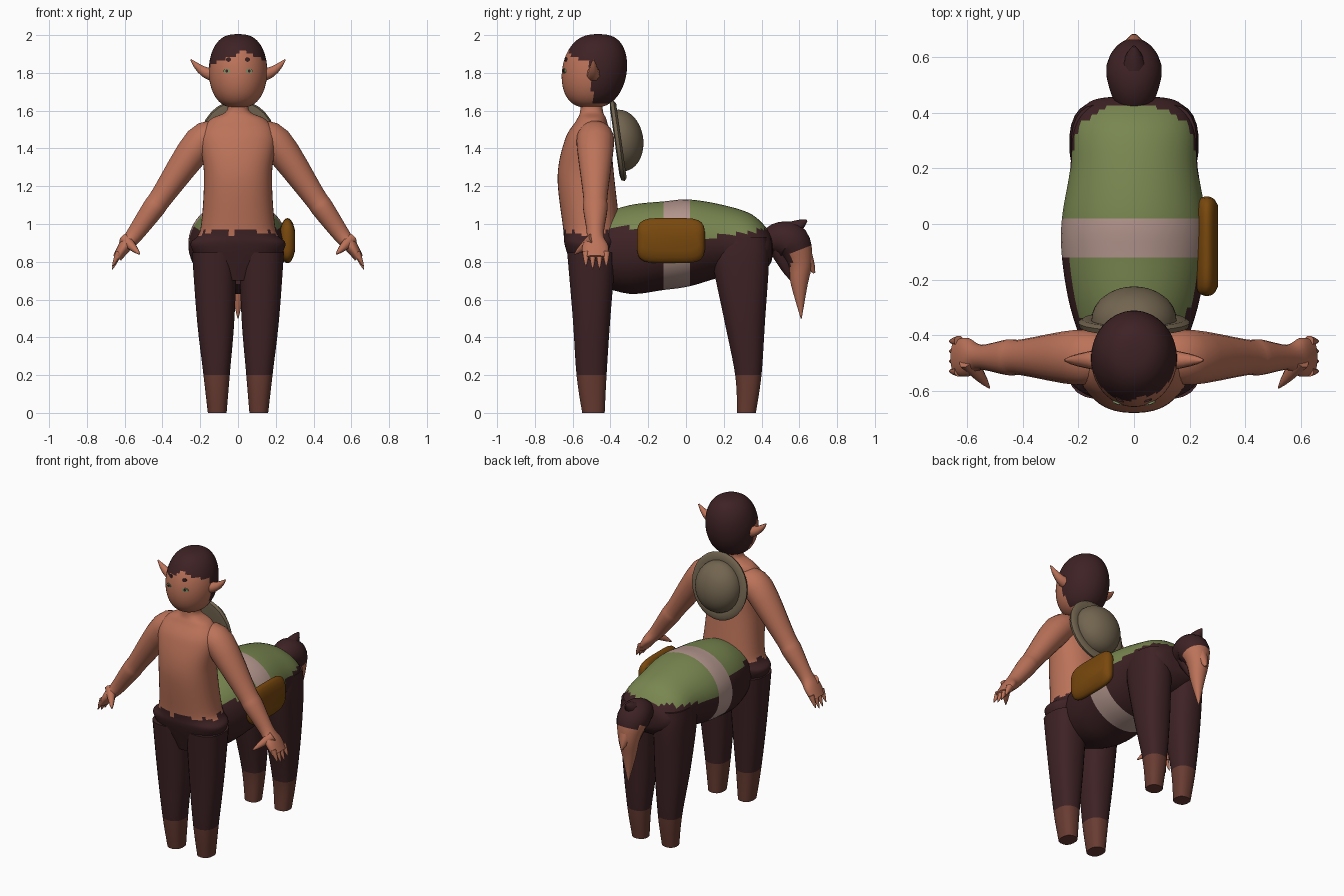
import bpy, bmesh, math
from mathutils import Vector

if "Cube" in bpy.data.objects:
    bpy.data.objects.remove(bpy.data.objects["Cube"])


def material(name, *rgb):
    made = bpy.data.materials.new(name)
    made.use_nodes = True
    made.diffuse_color = (*rgb, 1)
    shader = made.node_tree.nodes["Principled BSDF"]
    shader.inputs["Base Color"].default_value = (*rgb, 1)
    shader.inputs["Roughness"].default_value = 0.8
    return made


skin = material("skin", .5, .17, .1)
fur = material("dark_fur", .048, .016, .018)
hoof = material("hoof_brown", .14, .045, .032)
green = material("blanket_green", .19, .24, .08)
pink = material("strap_pink", .46, .31, .27)
tan = material("hat_tan", .17, .13, .08)
leather = material("pouch_leather", .19, .065, .004)
iris = material("eye_green", .2, .3, .14)

along_x, along_y, along_z = Vector((1, 0, 0)), Vector((0, 1, 0)), Vector((0, 0, 1))


def spline(rows, steps):
    """Catmull-Rom refinement of rows of numbers."""
    refined = []
    last = len(rows) - 1
    for index in range(last):
        before, start, end, after = (rows[min(max(index + shift, 0), last)] for shift in (-1, 0, 1, 2))
        for step in range(steps):
            t = step / steps
            refined.append([
                b + t / 2 * (c - a + t * (2 * a - 5 * b + 4 * c - d + t * (3 * (b - c) + d - a)))
                for a, b, c, d in zip(before, start, end, after)])
    return refined + [list(rows[-1])]


def loft(name, rings, colours, rule=None, ref=along_x, axis=None, sides=20, steps=4, power=2, mirror=1):
    """Skin over rings of (x, y, z, radius along ref, radius across it)."""
    rows = spline([(ring[0] * mirror, *ring[1:]) for ring in rings], steps)
    centres = [Vector(row[:3]) for row in rows]
    bm = bmesh.new()
    loops = []
    for index, row in enumerate(rows):
        tangent = axis or centres[min(index + 1, len(rows) - 1)] - centres[max(index - 1, 0)]
        tangent = tangent.normalized()
        u = (ref - tangent * ref.dot(tangent)).normalized()
        v = tangent.cross(u)
        loop = []
        for corner in range(sides):
            angle = math.tau * (corner + .5) / sides
            across, up = (math.copysign(abs(value) ** (2 / power), value)
                          for value in (math.cos(angle), math.sin(angle)))
            loop.append(bm.verts.new(centres[index] + u * across * row[3] + v * up * row[4]))
        loops.append(loop)
    for lower, upper in zip(loops, loops[1:]):
        for corner in range(sides):
            bm.faces.new((lower[corner], lower[corner - 1], upper[corner - 1], upper[corner]))
    bm.faces.new(loops[0])
    bm.faces.new(loops[-1])
    bmesh.ops.recalc_face_normals(bm, faces=bm.faces)
    if rule:
        for face in bm.faces:
            face.material_index = rule(face.calc_center_median())
    mesh = bpy.data.meshes.new(name)
    bm.to_mesh(mesh)
    bm.free()
    for colour in colours:
        mesh.materials.append(colour)
    made = bpy.data.objects.new(name, mesh)
    bpy.context.collection.objects.link(made)
    bpy.ops.object.select_all(action='DESELECT')
    made.select_set(True)
    bpy.context.view_layer.objects.active = made
    bpy.ops.object.shade_smooth_by_angle(angle=math.radians(50))


def spike(name, start, end, radius, colour, bow=0, mirror=1):
    """Tapering, slightly bowed point for fingers, ears and tufts."""
    start, end = Vector(start), Vector(end)
    rings = []
    for step in range(6):
        t = step / 5
        centre = start.lerp(end, t) + along_z * bow * math.sin(math.pi * t)
        width = radius * max(1 - t, .02) ** .6
        rings.append((*centre, width, width))
    loft(name, rings, [colour], ref=along_y, sides=8, steps=1, mirror=mirror)


def ragged(p, size):
    return size * (math.sin(45 * p.x + 20 * p.y) + math.sin(80 * p.x - 60 * p.y))


# Upper body with a ragged fur line at the waist: height, depth position, half width, half depth
torso = [(.7, -.5, .12, .08), (.88, -.5, .25, .14), (.97, -.5, .2, .15), (1.25, -.53, .18, .15),
         (1.45, -.52, .2, .12), (1.55, -.5, .15, .08), (1.6, -.5, .06, .06), (1.7, -.5, .06, .06)]
loft("torso", [(0, y, z, width, depth) for z, y, width, depth in torso], [skin, fur],
     lambda p: int(p.z < .96 + ragged(p, .012)), axis=along_z, sides=48, steps=8, power=2.3)

# Head: an egg leaning forward at the chin, with hair chosen by a hairline
head_y, head_z = -.485, 1.81
head_width, head_depth, head_height = .155, .172, .195


def head_ring(drop):
    """Section of the head; drop runs from -1 at the crown to 1 at the chin."""
    size = max(1 - drop * drop, .001) ** .37
    return (0, head_y - .02 * drop, head_z - head_height * drop, head_width * size, head_depth * size)


def hairline(p):
    back = p.y > -.5 + ragged(p, .006) and p.z > 1.64
    crown = p.z > 1.92 - abs(p.x - .03) / 2 + ragged(p, .004)
    return int(back or crown)


loft("head", [head_ring(math.cos(math.pi * step / 32)) for step in range(33)], [skin, fur],
     hairline, axis=along_z, sides=48, steps=1)


def face_plate(name, x, z, width, height, colour, lift, mirror):
    """Thin painted plate lying on the face."""
    ring = head_ring((head_z - z) / head_height)
    y = ring[1] - ring[4] * math.sqrt(1 - (x / ring[3]) ** 2)
    loft(name, [(x, y + shift, z, width, height) for shift in (.003, -lift)], [colour],
         axis=Vector((.3 * mirror, -1, 0)), sides=10, steps=1, mirror=mirror)


# Horse-like barrel with a blanket over the back and a strap round the girth:
# position, top, underside, half width
barrel = [(-.48, 1.04, .68, .17), (-.3, 1.1, .63, .23), (-.12, 1.12, .65, .26), (.02, 1.13, .67, .26),
          (.2, 1.1, .72, .23), (.35, 1.05, .72, .22), (.44, .96, .78, .16), (.46, .9, .84, .05)]


def saddle(p):
    if -.12 < p.y < .02:
        return 2
    edge = .98 if p.y < -.12 else .9 + p.y / 6
    return int(p.z > edge + ragged(p, .004))


loft("barrel", [(0, y, (top + low) / 2, width, (top - low) / 2) for y, top, low, width in barrel],
     [fur, green, pink], saddle, axis=along_y, sides=48, steps=5)

# Legs: height, depth position, half width, half depth
legs = {"front": [(0, -.49, .05, .06), (.2, -.5, .07, .08), (.5, -.5, .1, .1), (.85, -.5, .12, .13)],
        "back": [(0, .32, .05, .05), (.2, .33, .07, .07), (.5, .31, .1, .11), (.8, .29, .11, .15),
                 (.93, .29, .1, .14)]}
# Arms: sideways position, height, half depth, half thickness
arm = [(.1, 1.47, .08, .07), (.2, 1.43, .1, .09), (.4, 1.15, .065, .062), (.45, 1.08, .065, .06),
       (.55, .94, .045, .045), (.6, .88, .07, .035), (.64, .82, .065, .025)]

for side, mirror in (("left", 1), ("right", -1)):
    for end, rows in legs.items():
        loft(f"{side}_{end}_leg", [(.11 + z / 60, y, z, width, depth) for z, y, width, depth in rows],
             [fur, hoof], lambda p: int(p.z < .2 + ragged(p, .006)),
             axis=along_z, sides=24, steps=6, power=2.4, mirror=mirror)
    loft(side + "_arm", [(x, -.48, z, depth, thick) for x, z, depth, thick in arm],
         [skin], ref=along_y, mirror=mirror)
    for finger in range(4):
        y = -.53 + .036 * finger
        tip = .76 if finger in (1, 2) else .775
        spike(f"{side}_finger_{finger + 1}", (.63, y, .85), (.665, y, tip), .02, skin, mirror=mirror)
    spike(side + "_thumb", (.6, -.49, .92), (.52, -.59, .84), .035, skin, mirror=mirror)
    spike(side + "_ear", (.12, -.49, 1.79), (.25, -.49, 1.87), .042, skin, bow=-.02, mirror=mirror)
    face_plate(side + "_eye", .06, head_z, .02, .012, iris, .004, mirror)
    face_plate(side + "_pupil", .06, head_z, .008, .008, fur, .006, mirror)
    face_plate(side + "_brow", .05, 1.87, .014, .012, fur, .004, mirror)

# Tail: bushy dark top, light hanging tip and loose tufts
tail = [(.42, .9, .06), (.49, .92, .09), (.56, .9, .1), (.6, .8, .07), (.6, .68, .045), (.61, .5, .003)]
loft("tail", [(0, y, z, radius, radius) for y, z, radius in tail], [fur, skin],
     lambda p: int(p.z < .87 + ragged(p, .012) and p.y > .56 - max(0, .8 - p.z) / 2))
spike("tail_top_tuft", (0, .53, .95), (0, .64, 1.02), .06, fur)
spike("tail_back_tuft", (0, .6, .88), (0, .68, .74), .06, skin)
spike("tail_front_tuft", (0, .49, .88), (0, .56, .7), .06, fur)

# Round brimmed hat slung on the back: flat brim, then a domed crown
lean = Vector((0, .99, .14))
brim = [(-.018, .18), (-.012, .21), (.006, .217), (.018, .2)]
crown = [(.014 + .12 * math.sin(angle / 10), .165 * math.cos(angle / 10)) for angle in range(16)]
hat_centre = Vector((0, -.36, 1.44))
loft("hat", [(*(hat_centre + lean * rise), radius * .93, radius) for rise, radius in brim + crown],
     [tan], axis=lean, sides=28, steps=1)

# Side pouch: a rounded box bulging in the middle
pouch = []
for step in range(-4, 5):
    bulge = math.sqrt(1 - .8 * (step / 4) ** 2)
    pouch.append((.262 + step / 100, -.08, .912, .18 * bulge ** .25, .12 * bulge))
loft("pouch", pouch, [leather], ref=along_y, axis=along_x, sides=24, steps=1, power=4.5)
